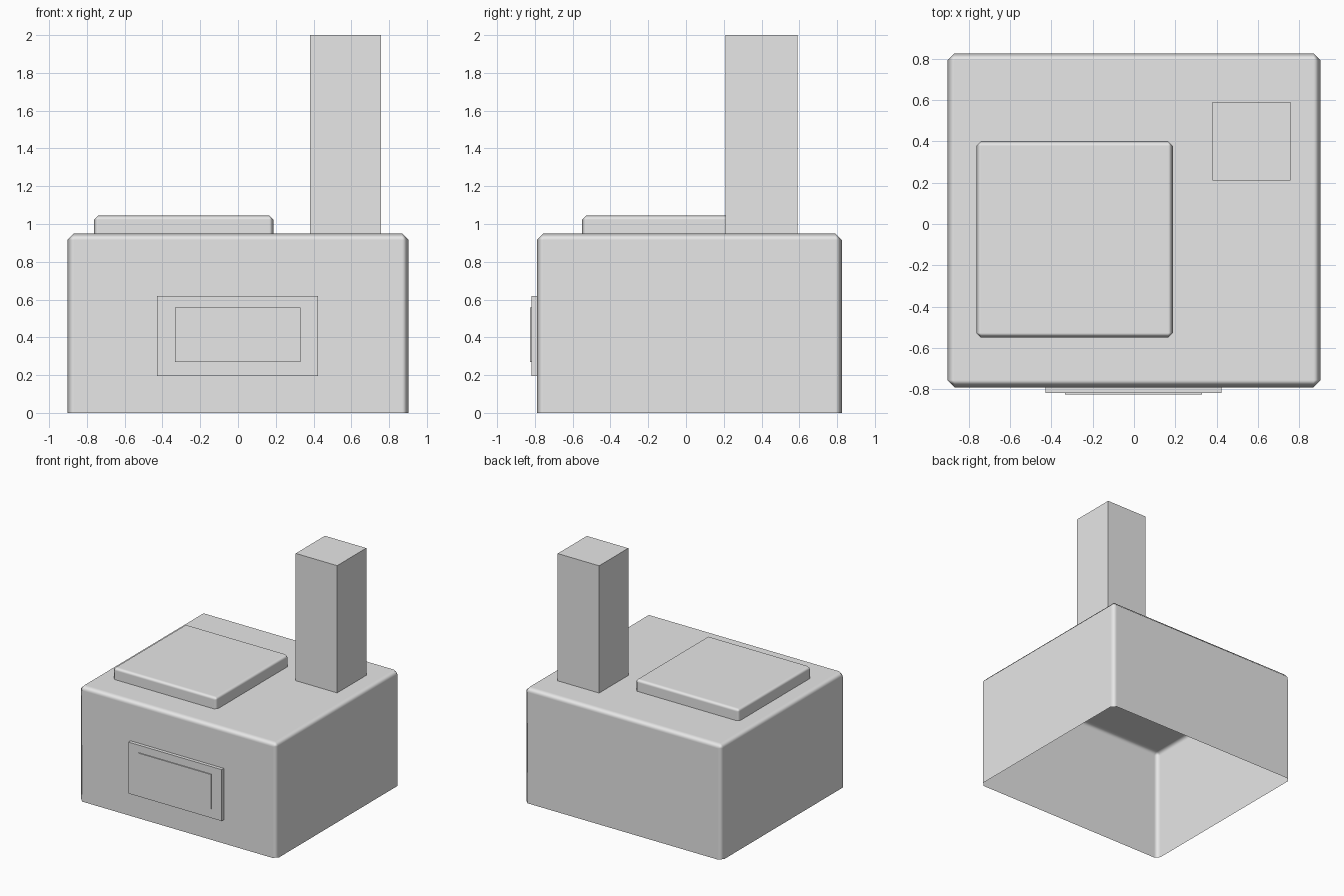
import bpy
import bmesh
from mathutils import Vector

cube = bpy.data.objects.get("Cube")
if cube:
    bpy.data.objects.remove(cube, do_unlink=True)

# One plain grey for every part
GREY = (0.8, 0.8, 0.8, 1.0)
grey = bpy.data.materials.new("light_grey")
grey.use_nodes = True
grey.diffuse_color = GREY
grey.node_tree.nodes["Principled BSDF"].inputs["Base Color"].default_value = GREY


def box(name, low, high, open_side=None, chamfer=0):
    """Box between two corners, with one side left open and chamfered edges."""
    low, high = Vector(low), Vector(high)
    bm = bmesh.new()
    bmesh.ops.create_cube(bm, size=1)
    for v in bm.verts:
        v.co = (low + high) / 2 + v.co * (high - low)
    if open_side:
        bm.normal_update()
        hidden = [f for f in bm.faces if f.normal.dot(Vector(open_side)) > 0.9]
        bmesh.ops.delete(bm, geom=hidden, context="FACES_ONLY")
    mesh = bpy.data.meshes.new(name)
    bm.to_mesh(mesh)
    bm.free()
    mesh.materials.append(grey)
    obj = bpy.data.objects.new(name, mesh)
    bpy.context.collection.objects.link(obj)
    if chamfer:
        mesh.shade_smooth()
        bevel = obj.modifiers.new("chamfer", "BEVEL")
        bevel.width = chamfer
        bevel.segments = 1
        bevel.limit_method = "ANGLE"
        bevel.harden_normals = True
    return obj


DOWN, BACK = (0, 0, -1), (0, 1, 0)

# Hollow body, open underneath
box("body", (-0.903, -0.79, 0), (0.903, 0.826, 0.95), DOWN, 0.035)

# Raised lid and square chimney on the roof
box("roof_lid", (-0.763, -0.55, 0.95), (0.188, 0.401, 1.046), DOWN, 0.023)
box("chimney", (0.38, 0.21, 0.95), (0.758, 0.59, 2.0), DOWN)

# Stepped plate on the front wall
box("front_frame", (-0.428, -0.818, 0.196), (0.424, -0.79, 0.62), BACK)
box("front_panel", (-0.334, -0.826, 0.27), (0.33, -0.818, 0.558), BACK)
